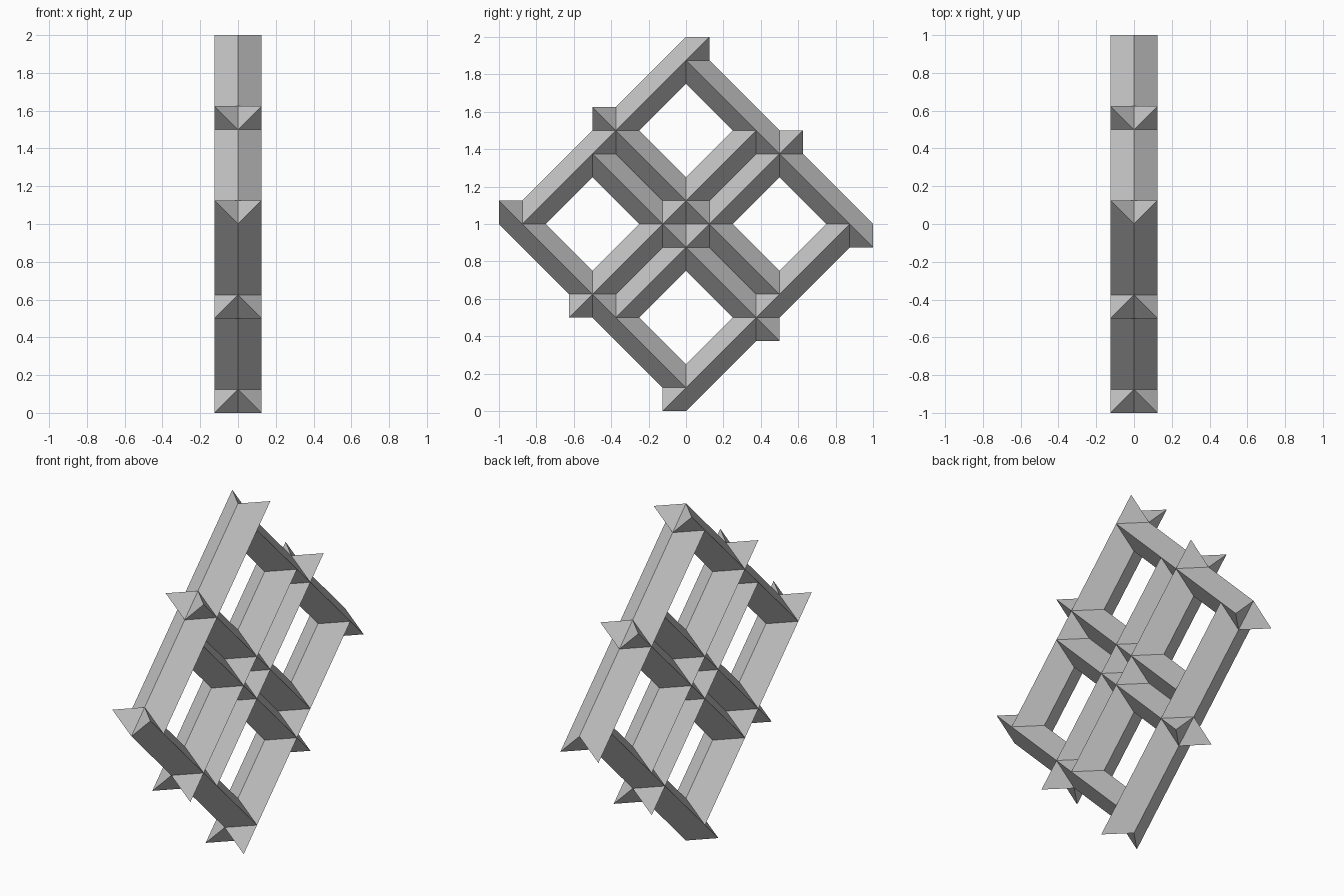
import bpy
import bmesh

cube = bpy.data.objects.get("Cube")
if cube:
    bpy.data.objects.remove(cube, do_unlink=True)

R = 0.125        # half thickness of a bar
SPAN = 2.0       # length of the lattice along each diagonal

grey = bpy.data.materials.new("plain_grey")
grey.use_nodes = True
colour = (0.55, 0.55, 0.55, 1)
grey.diffuse_color = colour
grey.node_tree.nodes["Principled BSDF"].inputs["Base Color"].default_value = colour


def make_bar(name, centre, rising, notch_high):
    """Diamond-section diagonal bar: one swallowtail end, one end buried in its neighbour."""
    section = [(R, 0), (0, R), (-R, 0), (0, -R)]   # across the bar, along x

    def place(along, across, x):
        u, v = (along, across) if rising else (across, along)
        return (x, (u - v) / 2, (u + v) / 2)

    bm = bmesh.new()
    low, high = [], []
    for offset, x in section:
        start = R if notch_high else -abs(x)
        end = SPAN + abs(x) if notch_high else SPAN - R
        low.append(bm.verts.new(place(start, centre + offset, x)))
        high.append(bm.verts.new(place(end, centre + offset, x)))
    for i in range(4):
        j = (i + 1) % 4
        bm.faces.new((low[i], low[j], high[j], high[i]))
    # End caps fold along the middle line to form the V notch
    for ring in (low, high):
        bm.faces.new((ring[0], ring[1], ring[2]))
        bm.faces.new((ring[0], ring[2], ring[3]))
    bmesh.ops.recalc_face_normals(bm, faces=bm.faces)
    mesh = bpy.data.meshes.new(name)
    bm.to_mesh(mesh)
    bm.free()
    mesh.materials.append(grey)
    bpy.context.collection.objects.link(bpy.data.objects.new(name, mesh))


# Outer bars and the touching middle pairs, with notched ends alternating
centres = [R, SPAN / 2 - R, SPAN / 2 + R, SPAN - R]
for i, centre in enumerate(centres):
    make_bar(f"rising_bar_{i + 1}", centre, True, i % 2 == 1)
    make_bar(f"falling_bar_{i + 1}", centre, False, i % 2 == 0)
